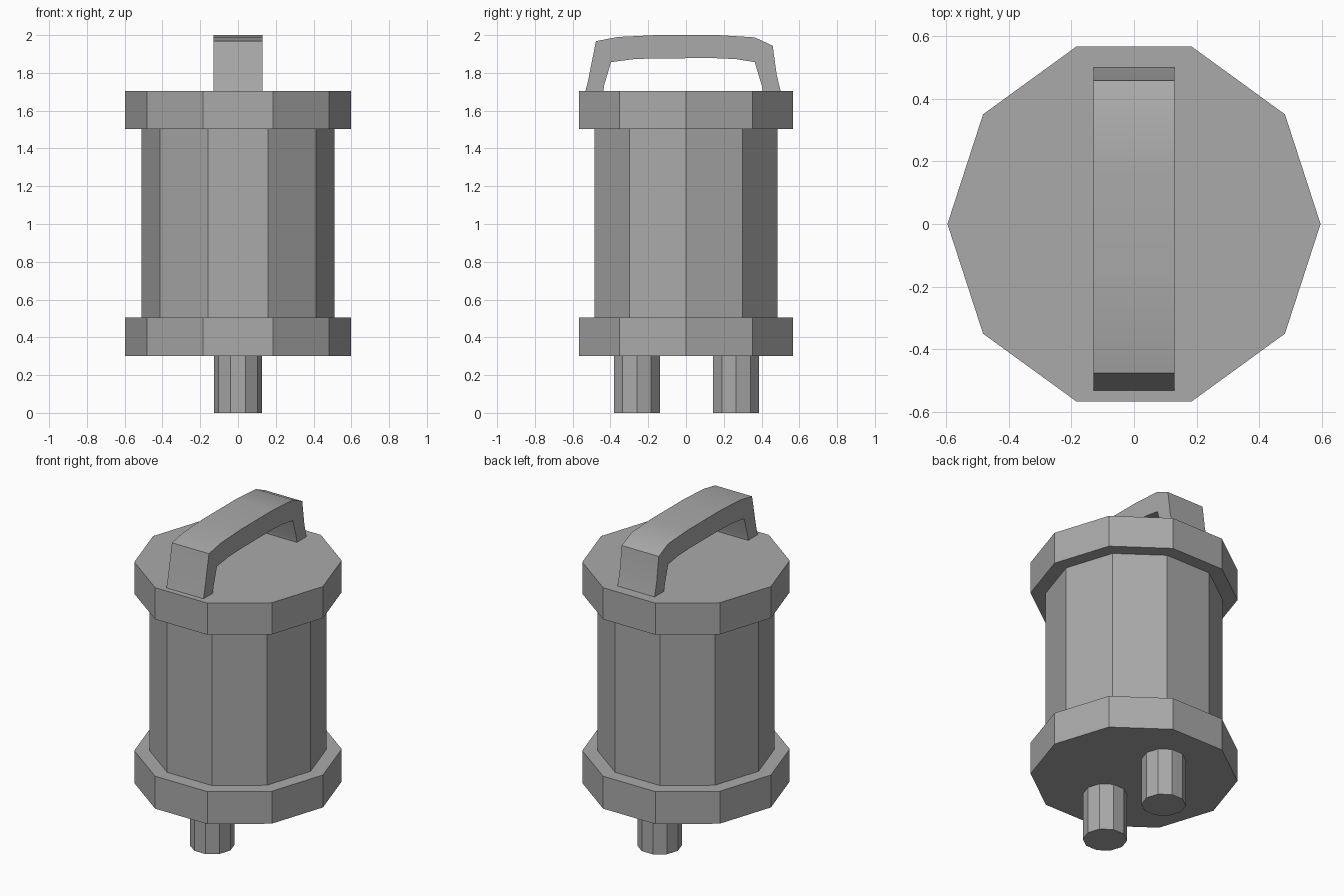
import bpy, bmesh, math

cube = bpy.data.objects.get("Cube")
if cube:
    bpy.data.objects.remove(cube, do_unlink=True)

# Single grey metal
GREY = (0.4, 0.4, 0.4, 1)
metal = bpy.data.materials.new("grey_metal")
metal.use_nodes = True
metal.diffuse_color = GREY
metal.node_tree.nodes["Principled BSDF"].inputs["Base Color"].default_value = GREY


def add_object(name, bm):
    bmesh.ops.recalc_face_normals(bm, faces=bm.faces)
    mesh = bpy.data.meshes.new(name)
    bm.to_mesh(mesh)
    bm.free()
    mesh.materials.append(metal)
    obj = bpy.data.objects.new(name, mesh)
    bpy.context.collection.objects.link(obj)
    return obj


def extrude_outline(name, outline, direction):
    bm = bmesh.new()
    face = bm.faces.new([bm.verts.new(p) for p in outline])
    new = bmesh.ops.extrude_face_region(bm, geom=[face], use_keep_orig=True)["geom"]
    verts = [g for g in new if isinstance(g, bmesh.types.BMVert)]
    bmesh.ops.translate(bm, verts=verts, vec=direction)
    return add_object(name, bm)


def decagon_prism(name, radius, bottom, top, y=0):
    angles = [i * math.tau / 10 for i in range(10)]
    ring = [(radius * math.cos(a), y + radius * math.sin(a), bottom) for a in angles]
    return extrude_outline(name, ring, (0, 0, top - bottom))


# Canister: two wide collars around a narrower barrel
decagon_prism("bottom_collar", 0.597, 0.30, 0.506)
decagon_prism("barrel", 0.51, 0.506, 1.502)
decagon_prism("top_collar", 0.597, 1.502, 1.703)

# Two prongs underneath
decagon_prism("front_prong", 0.128, 0, 0.30, -0.26)
decagon_prism("back_prong", 0.128, 0, 0.30, 0.265)

# Carrying handle, slightly lopsided arch
outer = [(-0.533, 1.70), (-0.517, 1.766), (-0.477, 1.968), (-0.36, 1.99),
         (-0.16, 2.0), (0.17, 2.0), (0.364, 1.988), (0.459, 1.944),
         (0.48, 1.79), (0.502, 1.70)]
inner = [(0.406, 1.70), (0.402, 1.73), (0.364, 1.857), (0.264, 1.873),
         (0.153, 1.878), (-0.164, 1.877), (-0.274, 1.873), (-0.397, 1.857),
         (-0.433, 1.736), (-0.438, 1.70)]
handle = extrude_outline("handle", [(-0.13, y, z) for y, z in outer + inner], (0.26, 0, 0))

# Soft shading along the bends, crisp sides
bpy.ops.object.select_all(action="DESELECT")
handle.select_set(True)
bpy.context.view_layer.objects.active = handle
bpy.ops.object.shade_smooth_by_angle(angle=math.radians(35))
